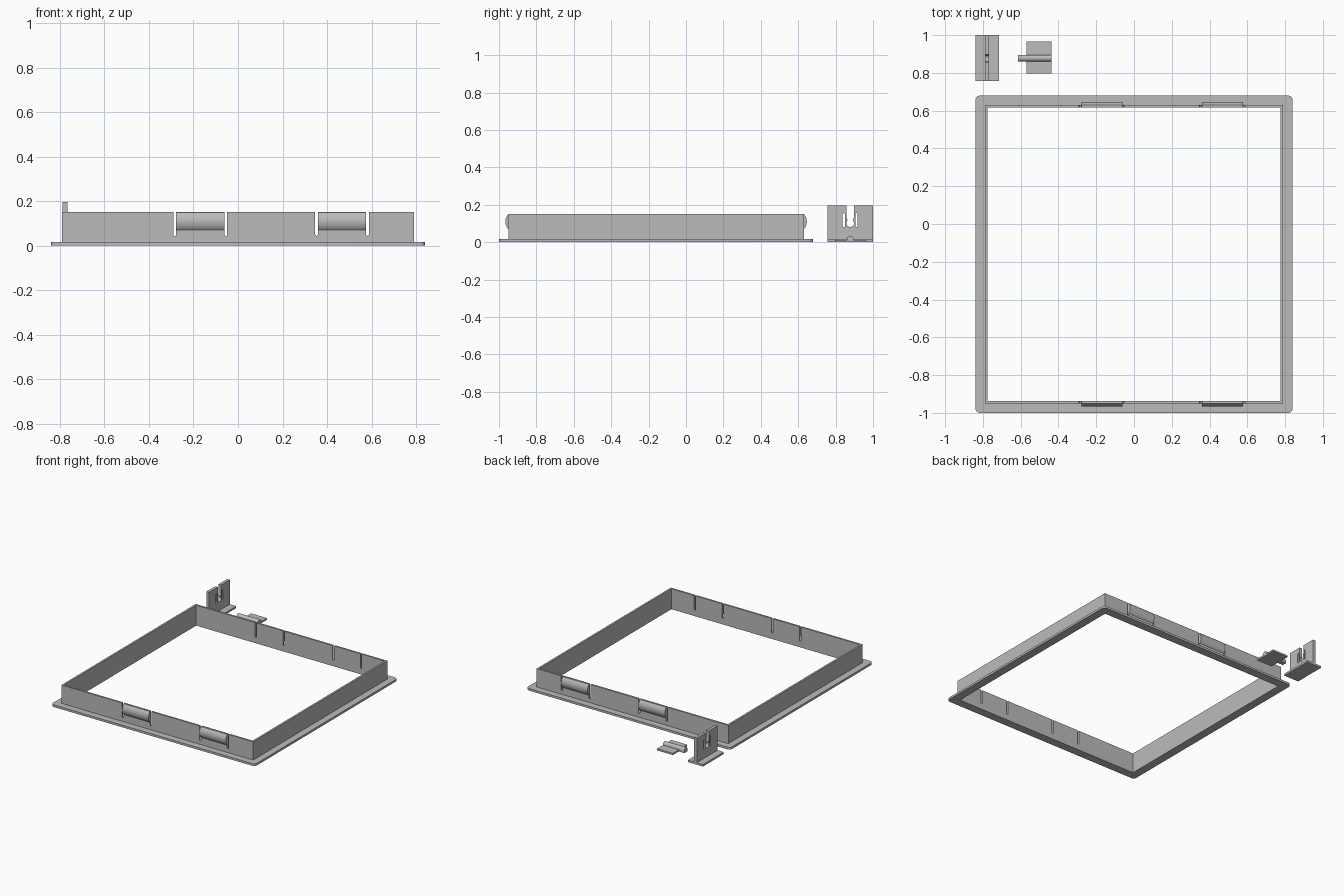
import bpy, bmesh, math

if "Cube" in bpy.data.objects:
    bpy.data.objects.remove(bpy.data.objects["Cube"])

grey = bpy.data.materials.new("plastic grey")
grey.diffuse_color = (0.5, 0.5, 0.5, 1)
grey.use_nodes = True
grey.node_tree.nodes["Principled BSDF"].inputs["Base Color"].default_value = grey.diffuse_color


def extrude(name, loops, axis, lo, hi):
    """Fill closed loops (inner loops are holes) and extrude along an axis from lo to hi."""
    cu = bpy.data.curves.new(name, 'CURVE')
    cu.dimensions, cu.fill_mode, cu.extrude = '2D', 'BOTH', (hi - lo) / 2
    for pts in loops:
        sp = cu.splines.new('POLY')
        sp.points.add(len(pts) - 1)
        sp.use_cyclic_u = True
        for p, (u, v) in zip(sp.points, pts):
            p.co = (u, v, 0, 1)
    tmp = bpy.data.objects.new("outline", cu)
    bpy.context.collection.objects.link(tmp)
    deps = bpy.context.evaluated_depsgraph_get()
    me = bpy.data.meshes.new_from_object(tmp.evaluated_get(deps))
    bpy.data.objects.remove(tmp)
    bm = bmesh.new()
    bm.from_mesh(me)
    bmesh.ops.remove_doubles(bm, verts=bm.verts, dist=1e-5)
    for vt in bm.verts:
        u, v, w = vt.co
        w += (lo + hi) / 2
        vt.co = {'x': (w, u, v), 'y': (u, w, v), 'z': (u, v, w)}[axis]
    bmesh.ops.recalc_face_normals(bm, faces=bm.faces)
    bm.to_mesh(me)
    bm.free()
    me.name = name
    me.materials.clear()
    me.materials.append(grey)
    ob = bpy.data.objects.new(name, me)
    bpy.context.collection.objects.link(ob)
    bpy.context.view_layer.objects.active = ob
    bpy.ops.object.select_all(action='DESELECT')
    ob.select_set(True)
    bpy.ops.object.shade_smooth_by_angle(angle=math.radians(30))
    return ob


def rect(u0, u1, v0, v1):
    return [(u0, v0), (u1, v0), (u1, v1), (u0, v1)]


def arc(cu, cv, r, a0, a1, n=8):
    return [(cu + r * math.cos(math.radians(a0 + (a1 - a0) * i / n)),
             cv + r * math.sin(math.radians(a0 + (a1 - a0) * i / n))) for i in range(n + 1)]


# Frame dimensions
CY = -0.16                      # frame centre in y
OUT, WALL, INN = 0.84, 0.79, 0.776
FLANGE, TOP = 0.016, 0.152

# Flange with rounded outer corners
k, r = OUT - 0.025, 0.025
outer = []
for sx, sy, a in ((1, 1, 0), (-1, 1, 90), (-1, -1, 180), (1, -1, 270)):
    outer += arc(sx * k, CY + sy * k, r, a, a + 90, 6)
extrude("flange", [outer, rect(-INN, INN, CY - INN, CY + INN)], 'z', 0, FLANGE)

# Side walls
for s, side in ((-1, "left"), (1, "right")):
    x0, x1 = sorted((s * INN, s * WALL))
    extrude(side + "_wall", [rect(CY - INN, CY + INN, FLANGE, TOP)], 'x', x0, x1)

# Front and back walls, with slots that free the snap tabs
slots = (-0.284, -0.055, 0.353, 0.582)
hw = 0.006
outline = [(-WALL, FLANGE), (WALL, FLANGE), (WALL, TOP)]
for x in reversed(slots):
    outline += [(x + hw, TOP)] + arc(x, 0.05, hw, 0, -180, 6) + [(x - hw, TOP)]
outline.append((-WALL, TOP))
for s, side in ((-1, "front"), (1, "back")):
    y0, y1 = sorted((CY + s * INN, CY + s * WALL))
    extrude(side + "_wall", [outline], 'y', y0, y1)
    # Bulged catches on the snap tabs
    for i in (0, 2):
        h, d = 0.04, 0.016
        rad = (h * h + d * d) / (2 * d)
        half = math.degrees(math.asin(h / rad))
        prof = [(CY + s * (WALL + u - rad + d), v)
                for u, v in arc(0, 0.11, rad, -half, half, 12)]
        prof += [(CY + s * (WALL - 0.004), 0.15), (CY + s * (WALL - 0.004), 0.07)]
        extrude(side + "_snap_catch", [prof], 'x', slots[i] + hw, slots[i + 1] - hw)

# Bracket: foot plate and upright with a snap-in notch and two relief slits
B = 0.878
extrude("bracket_foot", [rect(-0.84, -0.715, 0.756, 1.0)], 'z', 0, 0.015)
notch = [(B + 0.02, 0.197), (B + 0.02, 0.135), (B + 0.014, 0.115)]
notch += arc(B, 0.101, 0.02, 45, -225, 16)
notch += [(B - 0.014, 0.115), (B - 0.02, 0.135), (B - 0.02, 0.197)]
plate = [(0.756, 0.015), (1.0, 0.015), (1.0, 0.197)] + notch + [(0.756, 0.197)]
slits = [arc(B + s * 0.034, 0.15, 0.006, 0, 180, 6) + arc(B + s * 0.034, 0.086, 0.006, 180, 360, 6)
         for s in (-1, 1)]
extrude("bracket_upright", [plate] + slits, 'x', -0.789, -0.767)

# Latch: flat plate with a rounded pin running along it and past one end
extrude("latch_plate", [rect(0.797, 0.966, 0, 0.013)], 'x', -0.568, -0.438)
pin = [(B + 0.018, 0)] + arc(B, 0.017, 0.018, 0, 180, 12) + [(B - 0.018, 0)]
extrude("latch_pin", [pin], 'x', -0.614, -0.438)
